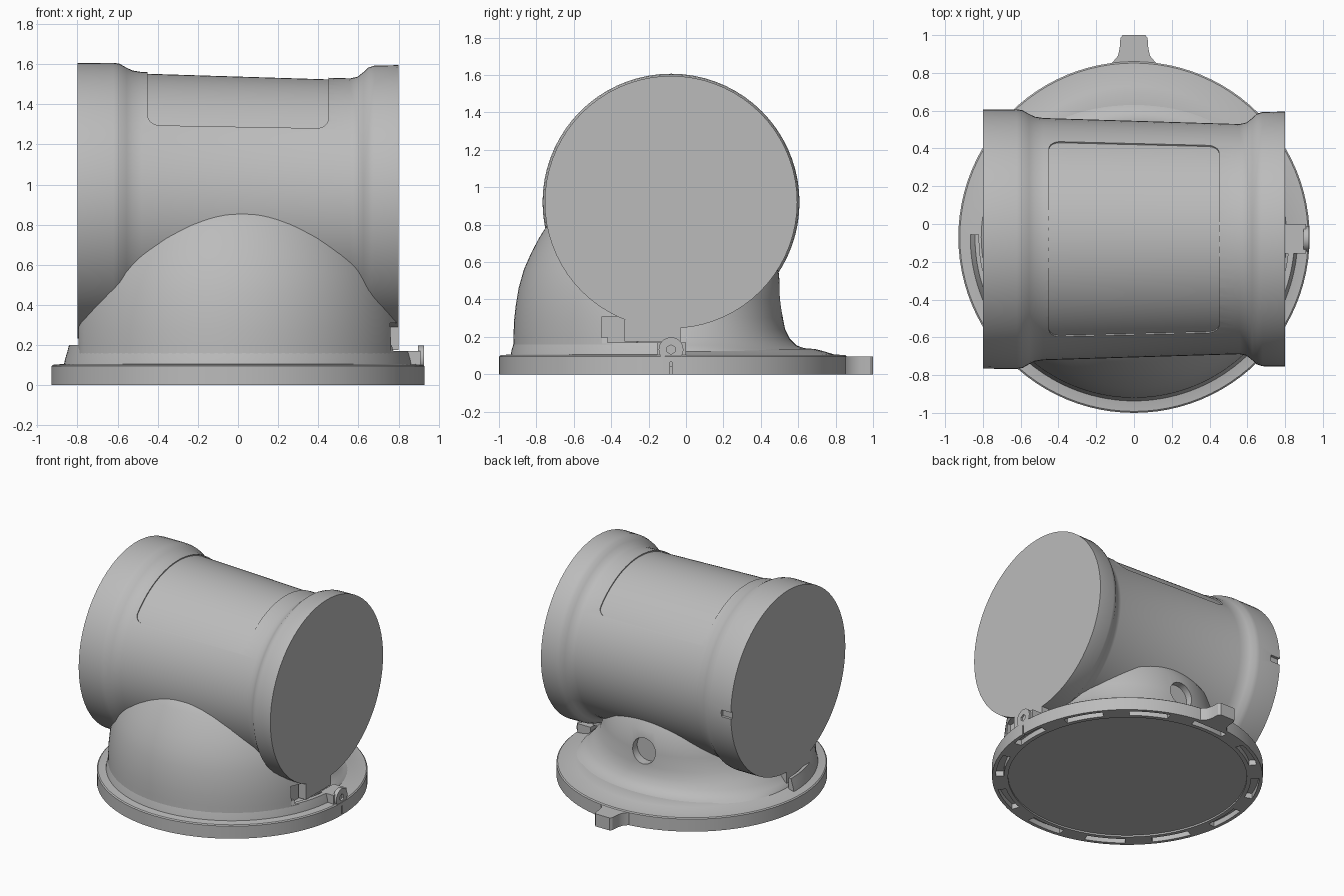
import bpy, bmesh, math
from math import sin, cos, pi, radians, sqrt
from mathutils import Vector

default = bpy.data.objects.get("Cube")
if default:
    bpy.data.objects.remove(default)

grey = bpy.data.materials.new("matte_grey")
grey.use_nodes = True
colour = (0.5, 0.5, 0.5, 1)
grey.diffuse_color = colour
grey.node_tree.nodes["Principled BSDF"].inputs["Base Color"].default_value = colour

CY = -0.07          # centre of the base in y
AY, AZ = -0.08, 0.92  # axis of the drum


def finish(name, bm):
    bmesh.ops.recalc_face_normals(bm, faces=bm.faces)
    mesh = bpy.data.meshes.new(name)
    bm.to_mesh(mesh)
    bm.free()
    mesh.materials.append(grey)
    ob = bpy.data.objects.new(name, mesh)
    bpy.context.collection.objects.link(ob)
    return ob


def loft(name, rings):
    """Skin a row of closed rings and cap both ends."""
    bm = bmesh.new()
    loops = [[bm.verts.new(p) for p in ring] for ring in rings]
    for a, b in zip(loops, loops[1:]):
        for i in range(len(a)):
            j = (i + 1) % len(a)
            bm.faces.new((a[i], a[j], b[j], b[i]))
    bm.faces.new(loops[0])
    bm.faces.new(loops[-1])
    return finish(name, bm)


def box(name, x, y, z):
    corners = [(x[0], y[0]), (x[1], y[0]), (x[1], y[1]), (x[0], y[1])]
    return loft(name, [[(p, q, h) for p, q in corners] for h in z])


def rod(name, centre, axis, radius, length, sides=32):
    bm = bmesh.new()
    bmesh.ops.create_cone(bm, cap_ends=True, segments=sides, radius1=radius,
                          radius2=radius, depth=length)
    turn = Vector(axis).to_track_quat('Z', 'Y')
    for v in bm.verts:
        v.co = turn @ v.co + Vector(centre)
    return finish(name, bm)


def cut(ob, cutters):
    for c in cutters:
        c.hide_render = True
        mod = ob.modifiers.new("cut", 'BOOLEAN')
        mod.operation, mod.solver, mod.object = 'DIFFERENCE', 'EXACT', c
        bpy.context.view_layer.objects.active = ob
        bpy.ops.object.modifier_apply(modifier=mod.name)
        bpy.data.objects.remove(c)


def base_ring(rx, ry, z, n=96):
    return [(rx * cos(2 * pi * i / n), CY + ry * sin(2 * pi * i / n), z) for i in range(n)]


def arc_block(name, section, start, end, n):
    """Sweep an (r, z) section round the base centre."""
    angles = [radians(start + (end - start) * i / n) for i in range(n + 1)]
    return loft(name, [[(r * cos(a), CY + r * sin(a), z) for r, z in section] for a in angles])


# Base flange with a recessed underside
flange_profile = [(0.82, 0.012), (0.82, 0), (0.93, 0), (0.93, 0.095), (0.922, 0.102),
                  (0.86, 0.107), (0.8, 0.125), (0.76, 0.135), (0.7, 0.14)]
base = loft("base_flange", [base_ring(r, r, z) for r, z in flange_profile])
cutters = []
for k in range(12):
    a = 90 + 30 * k
    pocket = [(0.85, -0.02), (0.905, -0.02), (0.905, 0.04), (0.85, 0.04)]
    cutters.append(arc_block("pocket_cutter", pocket, a - 9, a + 9, 6))
    b = radians(a + 15)
    cutters.append(rod("hole_cutter", (0.877 * cos(b), CY + 0.877 * sin(b), 0), (0, 0, 1), 0.014, 0.08, 12))
cutters.append(box("slit_cutter", (0.9, 1), (-0.086, -0.074), (-0.02, 0.07)))
cutters.append(rod("pin_cutter", (0.875, -0.075, 0.1), (0, 0, 1), 0.018, 0.4, 16))
cut(base, cutters)

# Tab at the back of the flange
half = [(0.15, 0.82), (0.11, 0.86), (0.085, 0.89), (0.076, 0.93), (0.072, 0.985), (0.06, 1.0)]
outline = half + [(-x, y) for x, y in reversed(half)]
loft("back_tab", [[(x, y, z) for x, y in outline] for z in (0, 0.095)])

# Low rim round the front half
rim_section = [(0.87, 0.09), (0.862, 0.13), (0.85, 0.17), (0.842, 0.2), (0.82, 0.2), (0.82, 0.09)]
rim = arc_block("front_rim", rim_section, 179, 361, 72)
cut(rim, [box("rim_gap_cutter", (0.7, 1), (-0.42, 0.1), (0.17, 0.4))])

# Front cowl, trimmed flush with the drum ends
cowl_profile = [(0.855, 0.1), (0.852, 0.2), (0.85, 0.28), (0.84, 0.37), (0.825, 0.46), (0.797, 0.56),
                (0.757, 0.65), (0.715, 0.73), (0.67, 0.8), (0.635, 0.85), (0.59, 0.89)]
rings = []
for r, z in cowl_profile:
    ring = []
    for i in range(65):
        a = pi + pi * i / 64
        ring.append((max(-0.795, min(0.795, r * cos(a))), CY + r * sin(a), z))
    rings.append(ring)
cowl = loft("front_cowl", rings)
cut(cowl, [box("window_cutter", (0.73, 1), (-0.45, 0), (0.165, 0.31))])

# Back neck, flared at the foot, with a round socket
neck_profile = [(0.81, 0.79, 0.12), (0.8, 0.7, 0.14), (0.78, 0.66, 0.155), (0.75, 0.625, 0.19),
                (0.71, 0.6, 0.24), (0.66, 0.588, 0.3), (0.62, 0.58, 0.4), (0.58, 0.565, 0.55),
                (0.5, 0.5, 0.65)]
neck = loft("back_neck", [base_ring(*p) for p in neck_profile])
cut(neck, [rod("socket_cutter", (0, 0.55, 0.4), (0, 1, 0), 0.095, 0.2)])


# Drum with swollen ends
drum_profile = [(-0.8, 0.686), (-0.62, 0.687), (-0.59, 0.682), (-0.555, 0.662), (-0.525, 0.648),
                (-0.48, 0.641), (0.56, 0.609), (0.595, 0.617), (0.625, 0.64), (0.65, 0.663),
                (0.68, 0.673), (0.8, 0.675)]


def drum_point(x, r, a):
    return (x, AY + r * sin(a), AZ + r * cos(a))


drum = loft("drum", [[drum_point(x, r, 2 * pi * i / 72) for i in range(72)]
                     for x, r in drum_profile])

# Sunken panel with rounded corners on top of the drum
limit, corner, rows = radians(54), 0.06, []
for i in range(61):
    a = -limit * cos(pi * i / 60)
    over = max(0, corner - (limit - abs(a)) * 0.62)
    w = 0.45 - corner + sqrt(max(0, corner ** 2 - over ** 2))
    wall = lambda x: 0.626 - 0.031 * x
    rows.append([drum_point(-w, wall(-w) - 0.008, a), drum_point(w, wall(w) - 0.008, a),
                 drum_point(w, 0.7, a), drum_point(-w, 0.7, a)])
cut(drum, [loft("panel_cutter", rows),
           box("notch_cutter", (-0.9, -0.72), (0.585, 0.7), (0.89, 0.94))])

# Tongue, clamp lug and socket screw on the left side
box("latch_tongue", (0.74, 0.8), (-0.33, -0.03), (0.175, 0.29))
lug = box("clamp_lug", (0.8, 0.91), (-0.155, 0.0), (0.08, 0.17))
cut(lug, [rod("pin_cutter", (0.875, -0.075, 0.1), (0, 0, 1), 0.018, 0.4, 16)])
screw = rod("clamp_screw", (0.912, -0.08, 0.132), (1, 0, 0), 0.066, 0.03)
cut(screw, [rod("hex_cutter", (0.925, -0.08, 0.132), (1, 0, 0), 0.025, 0.02, 6),
            rod("pin_cutter", (0.875, -0.075, 0.1), (0, 0, 1), 0.018, 0.4, 16)])

# Smooth shading with crisp edges
bpy.ops.object.select_all(action='DESELECT')
for ob in bpy.context.scene.objects:
    if ob.type == 'MESH' and grey.name in ob.data.materials:
        ob.select_set(True)
        bpy.context.view_layer.objects.active = ob
bpy.ops.object.shade_smooth_by_angle(angle=radians(30))
